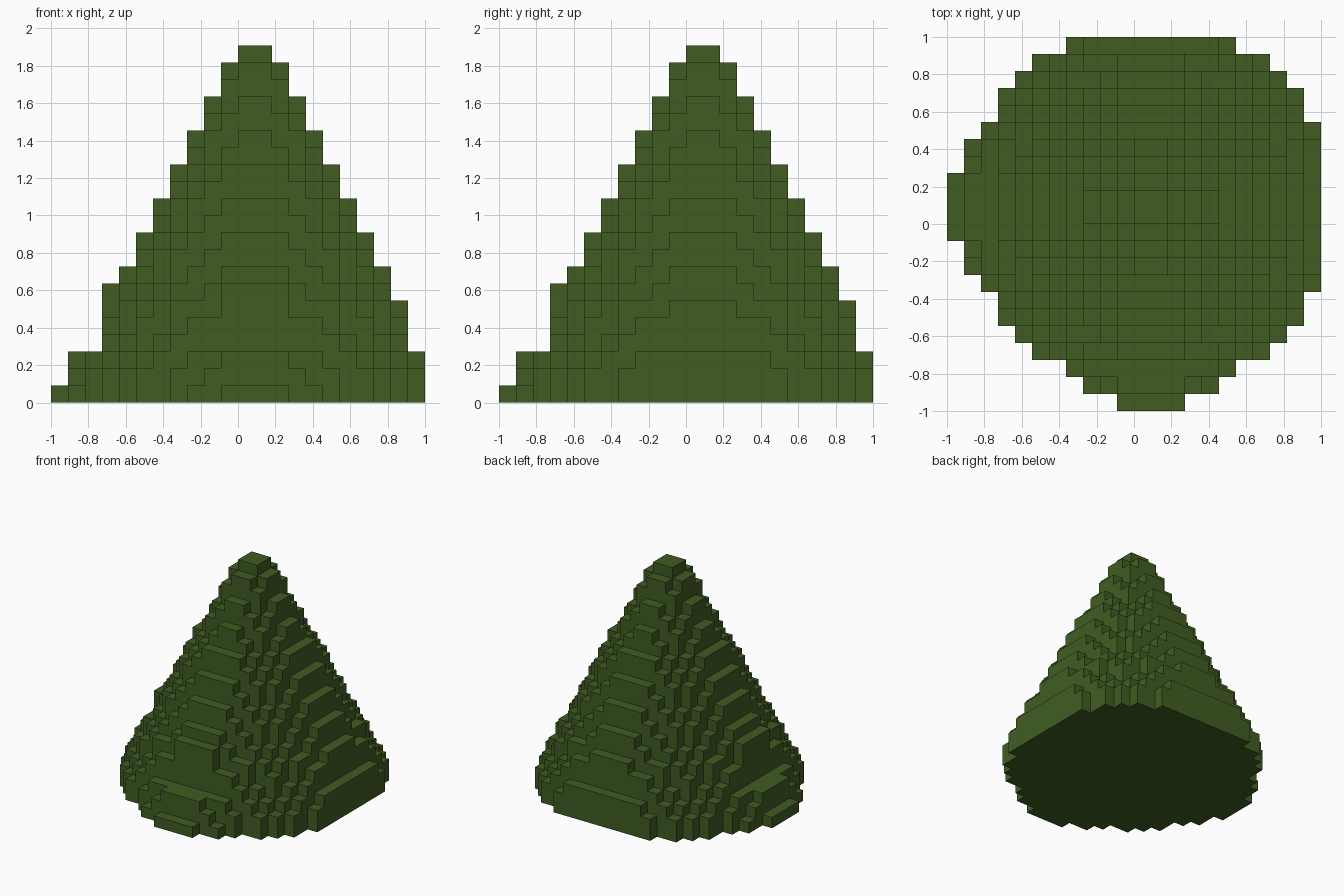
import bpy, bmesh, math
from mathutils import Vector

cube = bpy.data.objects.get("Cube")
if cube:
    bpy.data.objects.remove(cube, do_unlink=True)

S = 1 / 11          # edge of one block
LAYERS = 21
CLIP = 10           # blocks kept on the +x and +y sides of the axis

# Foliage colour
leaf = bpy.data.materials.new("leaf_green")
leaf.use_nodes = True
rgba = (0.052, 0.108, 0.016, 1)
leaf.diffuse_color = rgba
leaf.node_tree.nodes["Principled BSDF"].inputs["Base Color"].default_value = rgba

# Bottom ring: half width of each row, counted outward from the axis
BASE = [12, 12, 11, 11, 10, 9, 9, 8, 7, 5, 4, 2]


def dist(n):
    """Distance from the axis to a block centre, and its index outward."""
    return (n + 0.5, n) if n >= 0 else (-n - 0.5, -n - 1)


def filled(x, y, z):
    if not 0 <= z < LAYERS or x >= CLIP or y >= CLIP:
        return False
    (dx, i), (dy, j) = dist(x), dist(y)
    far, near = max(i, j), min(i, j)
    if z == 0:
        return i < len(BASE) and j < BASE[i]
    # skirt lobes on the four sides
    if z <= 2 and far == 10:
        return near < 4 - z
    # flat sides above the skirt
    if z == 3 and far >= 9:
        return False
    # small bulge on the front and right sides
    if z == 6 and far == 8 and near < 2 and (x == -9 or y == -9):
        return True
    return math.hypot(dx, dy) <= 1.25 + 0.5 * (LAYERS - 1 - z)


# Stepped cone: keep only block faces that touch open air
cells = {(x, y, z) for x in range(-12, 12) for y in range(-12, 12)
         for z in range(LAYERS) if filled(x, y, z)}
bm = bmesh.new()
corners = {}


def corner(p):
    if p not in corners:
        corners[p] = bm.verts.new(((p[0] + 1) * S, (p[1] + 1) * S, p[2] * S))
    return corners[p]


for c in cells:
    for axis in range(3):
        u, v = (axis + 1) % 3, (axis + 2) % 3
        for side in (0, 1):
            n = list(c)
            n[axis] += 2 * side - 1
            if tuple(n) in cells:
                continue
            quad = []
            for a, b in ((0, 0), (1, 0), (1, 1), (0, 1)):
                p = list(c)
                p[axis] += side
                p[u] += a
                p[v] += b
                quad.append(corner(tuple(p)))
            bm.faces.new(quad if side else quad[::-1])

# Merge coplanar block faces into clean flat steps
bmesh.ops.dissolve_limit(bm, angle_limit=math.radians(1),
                         verts=bm.verts[:], edges=bm.edges[:])
mesh = bpy.data.meshes.new("tree_foliage")
bm.to_mesh(mesh)
bm.free()
mesh.materials.append(leaf)
foliage = bpy.data.objects.new("tree_foliage", mesh)
bpy.context.collection.objects.link(foliage)
